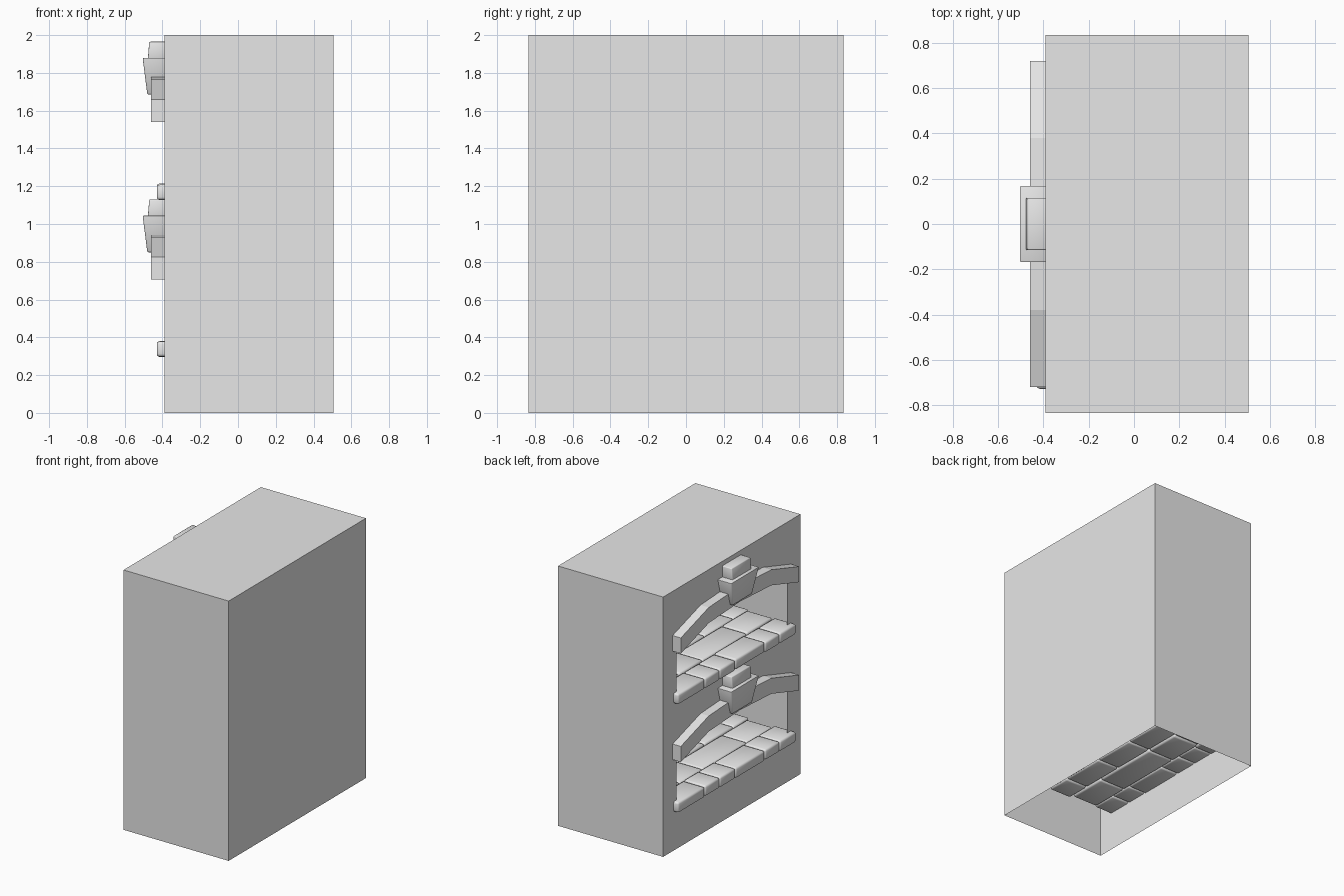
import bpy, bmesh, math, random
from mathutils import Vector

random.seed(4)
if "Cube" in bpy.data.objects:
    bpy.data.objects.remove(bpy.data.objects["Cube"])

grey = bpy.data.materials.new("stone_grey")
grey.use_nodes = True
grey.diffuse_color = (0.8, 0.8, 0.8, 1)
grey.node_tree.nodes["Principled BSDF"].inputs["Base Color"].default_value = (0.8, 0.8, 0.8, 1)

LEFT, RIGHT, HALF, TOP = -0.39, 0.505, 0.835, 2.0
STOREY = 0.835


def finish(name, bm, smooth=False):
    mesh = bpy.data.meshes.new(name)
    bm.to_mesh(mesh)
    bm.free()
    mesh.materials.append(grey)
    obj = bpy.data.objects.new(name, mesh)
    bpy.context.collection.objects.link(obj)
    if smooth:
        bpy.ops.object.select_all(action="DESELECT")
        obj.select_set(True)
        bpy.context.view_layer.objects.active = obj
        bpy.ops.object.shade_smooth_by_angle(angle=math.radians(50))
    return obj


def quad(bm, *points):
    bm.faces.new([bm.verts.new(p) for p in points])


def block(bm, low, high, bevel=0.0, taper_x=0.0, taper_y=0.0):
    """Bevelled box whose bottom may be drawn in on the outer side and the ends."""
    verts = bmesh.ops.create_cube(bm, size=1)["verts"]
    low, high = Vector(low), Vector(high)
    for v in verts:
        bottom = v.co.z < 0
        outer = v.co.x < 0
        side = 1 if v.co.y > 0 else -1
        v.co = Vector([low[i] + (v.co[i] + 0.5) * (high[i] - low[i]) for i in range(3)])
        if bottom:
            v.co.y -= side * taper_y
            if outer:
                v.co.x += taper_x
    if bevel:
        edges = list({e for v in verts for e in v.link_edges})
        bmesh.ops.bevel(bm, geom=edges, offset=bevel, segments=2, profile=0.5, affect="EDGES")


# Hollow building shell, open underneath
bm = bmesh.new()
quad(bm, (LEFT, -HALF, 0), (RIGHT, -HALF, 0), (RIGHT, -HALF, TOP), (LEFT, -HALF, TOP))
quad(bm, (RIGHT, -HALF, 0), (RIGHT, HALF, 0), (RIGHT, HALF, TOP), (RIGHT, -HALF, TOP))
quad(bm, (RIGHT, HALF, 0), (LEFT, HALF, 0), (LEFT, HALF, TOP), (RIGHT, HALF, TOP))
quad(bm, (LEFT, -HALF, TOP), (RIGHT, -HALF, TOP), (RIGHT, HALF, TOP), (LEFT, HALF, TOP))

# Wall with two arched openings, built in columns
def wall_piece(y0, y1, lows, highs):
    quad(bm, (LEFT, y1, lows[1]), (LEFT, y0, lows[0]), (LEFT, y0, highs[0]), (LEFT, y1, highs[1]))

outline = [(-0.67, 0.78), (-0.38, 0.875), (0, 0.89), (0.38, 0.875), (0.67, 0.78)]
for y0, y1 in ((-HALF, -0.67), (0.67, HALF)):
    wall_piece(y0, y1, (0, 0), (TOP, TOP))
for (y0, z0), (y1, z1) in zip(outline, outline[1:]):
    sill = 0.34
    wall_piece(y0, y1, (0, 0), (sill, sill))
    wall_piece(y0, y1, (z0, z1), (sill + STOREY, sill + STOREY))
    wall_piece(y0, y1, (z0 + STOREY, z1 + STOREY), (TOP, TOP))
bmesh.ops.remove_doubles(bm, verts=bm.verts, dist=0.0001)
finish("building_shell", bm)

# Paving rows: inner edge, outer edge, joints along the row
rows = [
    (-0.43, -0.24, (-0.73, -0.53, -0.35, 0.01, 0.2, 0.38, 0.71)),
    (-0.24, -0.02, (-0.71, -0.4, 0.14, 0.42, 0.69)),
    (-0.02, 0.17, (-0.74, -0.55, -0.2, 0.14, 0.5, 0.72)),
    (0.17, 0.34, (-0.66, -0.3, 0.05, 0.3, 0.7)),
    (0.34, 0.48, (-0.72, -0.42, -0.1, 0.25, 0.6)),
]

for level, storey in enumerate(("lower", "upper")):
    lift = level * STOREY

    # Stone floor
    bm = bmesh.new()
    for x0, x1, joints in rows:
        for y0, y1 in zip(joints, joints[1:]):
            drop = random.uniform(0, 0.008)
            block(bm, (x0, y0 + 0.003, 0.3 + lift - drop),
                  (x1 - 0.005, y1 - 0.003, 0.38 + lift - drop), 0.014)
    finish(storey + "_stone_floor", bm, True)

    # Arch band, one half on each side of the keystone
    band = [(0, 0.95), (0.38, 0.93), (0.72, 0.825)]
    for side, word in ((1, "back"), (-1, "front")):
        bm = bmesh.new()
        rings = []
        for y, z in band:
            rings.append([bm.verts.new((x, side * y, h + lift)) for x, h in
                          ((-0.46, z), (-0.46, z - 0.12), (LEFT + 0.01, z - 0.12), (LEFT + 0.01, z))])
        for a, b in zip(rings, rings[1:]):
            for i in range(4):
                j = (i + 1) % 4
                bm.faces.new((a[i], a[j], b[j], b[i]))
        bm.faces.new(rings[0])
        bm.faces.new(rings[-1])
        bmesh.ops.recalc_face_normals(bm, faces=bm.faces)
        finish(f"{storey}_{word}_arch_band", bm)

    # Tapered keystone and the cap above it
    bm = bmesh.new()
    block(bm, (-0.505, -0.17, 0.85 + lift), (LEFT + 0.01, 0.17, 1.045 + lift), 0.008, 0.025, 0.05)
    finish(storey + "_keystone", bm, True)
    bm = bmesh.new()
    block(bm, (-0.47, -0.115, 1.03 + lift), (LEFT + 0.01, 0.115, 1.13 + lift), 0.006, -0.008, 0)
    finish(storey + "_keystone_cap", bm, True)
